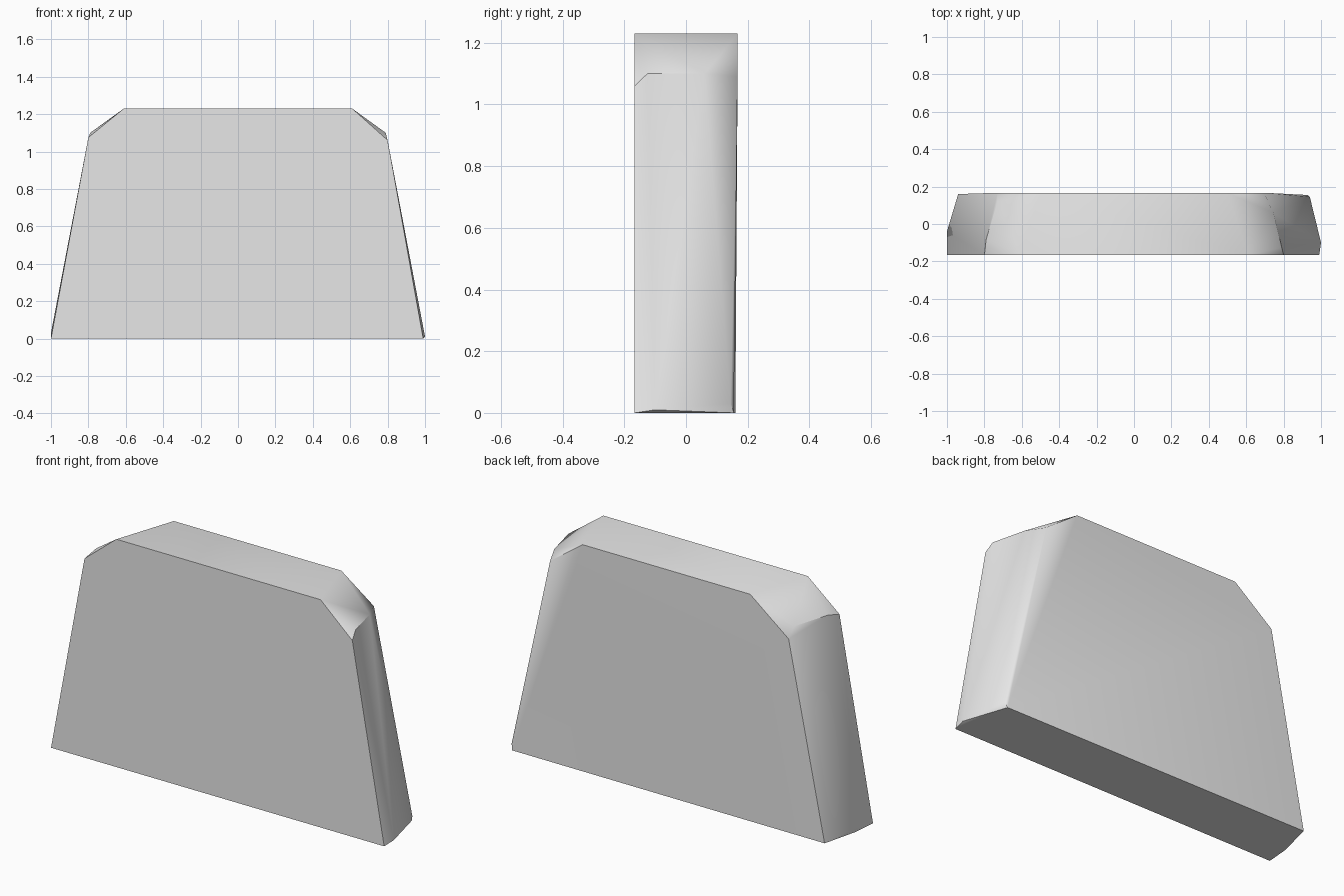
import bpy
import bmesh
import math

cube = bpy.data.objects.get("Cube")
if cube:
    bpy.data.objects.remove(cube, do_unlink=True)

HEIGHT = 1.23
FRONT, BACK = -0.167, 0.167


def make_material(name, value):
    mat = bpy.data.materials.new(name)
    mat.use_nodes = True
    colour = (value, value, value, 1.0)
    mat.diffuse_color = colour
    mat.node_tree.nodes["Principled BSDF"].inputs["Base Color"].default_value = colour
    return mat


def make_hull(name, corners, mat):
    """Chipped solid wrapped around its corner points."""
    bm = bmesh.new()
    for corner in corners:
        bm.verts.new(corner)
    result = bmesh.ops.convex_hull(bm, input=bm.verts[:])
    spare = {v for v in result["geom_interior"] + result["geom_unused"]
             if isinstance(v, bmesh.types.BMVert)}
    bmesh.ops.delete(bm, geom=list(spare), context="VERTS")
    # Merge the hull triangles that share a plane
    bmesh.ops.dissolve_limit(bm, angle_limit=math.radians(1),
                             verts=bm.verts[:], edges=bm.edges[:])
    bmesh.ops.recalc_face_normals(bm, faces=bm.faces[:])
    mesh = bpy.data.meshes.new(name)
    bm.to_mesh(mesh)
    bm.free()
    mesh.materials.append(mat)
    obj = bpy.data.objects.new(name, mesh)
    bpy.context.collection.objects.link(obj)
    return obj


# Flat top, narrower towards the back
top = [(side * half, y, HEIGHT)
       for side in (-1, 1)
       for half, y in ((0.61, FRONT), (0.5, BACK))]

# Right end: base, then worn shoulder
right_end = [
    (-1.0, FRONT, 0), (-1.0, -0.04, 0.03), (-0.99, -0.04, 0), (-0.94, 0.16, 0),
    (-0.8, FRONT, 1.075), (-0.79, -0.08, 1.1), (-0.73, 0.12, 1.1),
    (-0.73, BACK, 1.05),
]

# Left end: base, then worn shoulder
left_end = [
    (0.99, FRONT, 0), (1.0, -0.1, 0.01), (0.93, 0.155, 0), (0.94, 0.145, 0.03),
    (0.8, FRONT, 1.06), (0.79, -0.125, 1.1), (0.745, 0.06, 1.1),
    (0.695, BACK, 1.09),
]

stone = make_material("pale grey stone", 0.8)
slab = make_hull("stone_slab", top + right_end + left_end, stone)

# Soften the shallow edges and keep the chipped ones crisp
bpy.ops.object.select_all(action="DESELECT")
slab.select_set(True)
bpy.context.view_layer.objects.active = slab
bpy.ops.object.shade_smooth_by_angle(angle=math.radians(40))
